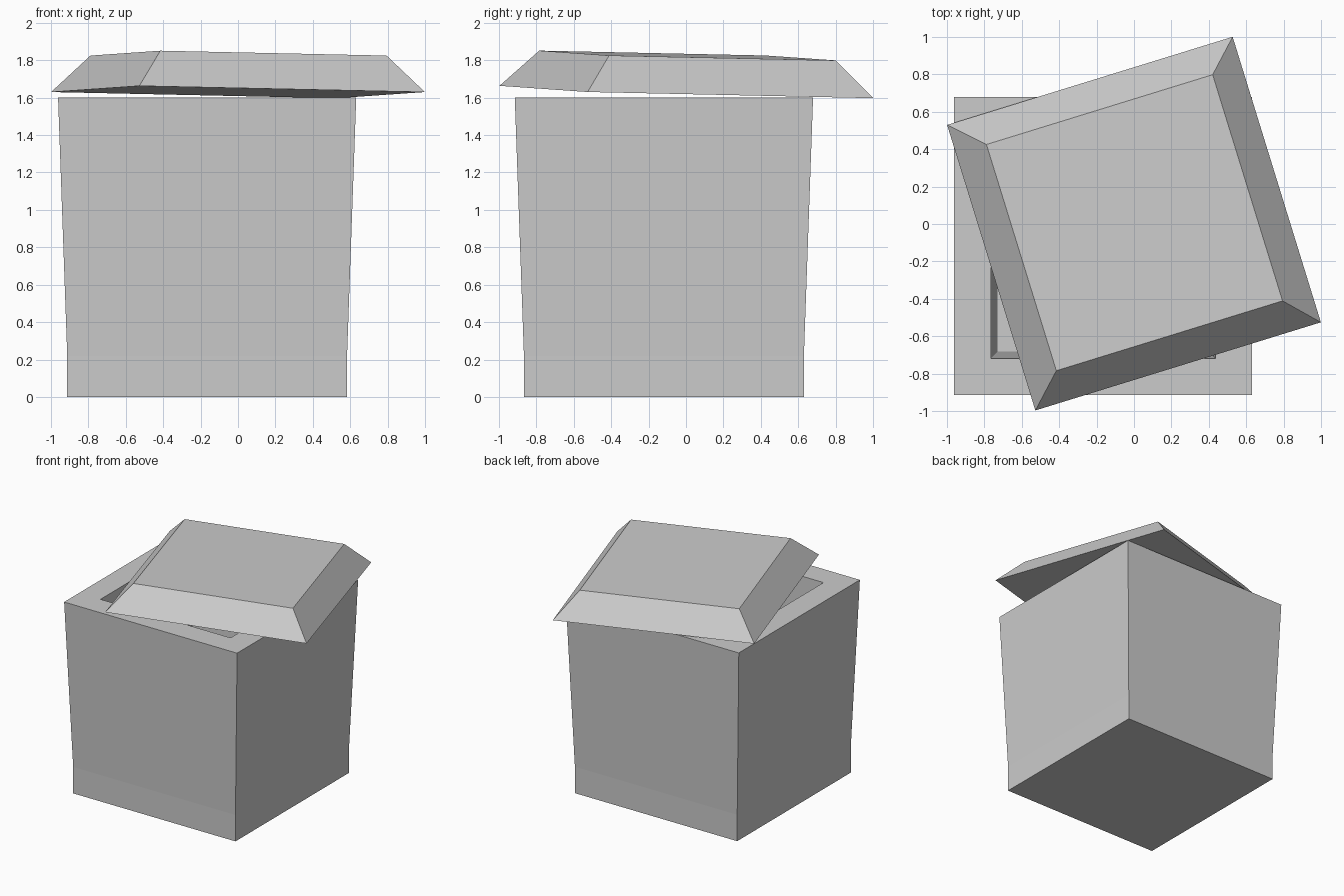
import bpy
import bmesh
import math

if "Cube" in bpy.data.objects:
    bpy.data.objects.remove(bpy.data.objects["Cube"])

SQUARE = [(-1, -1), (1, -1), (1, 1), (-1, 1)]


def stacked_squares(name, levels, location=(0, 0, 0), rotation=(0, 0, 0)):
    """Closed solid through square rings given as (half width, z)."""
    bm = bmesh.new()
    rings = [[bm.verts.new((sx * h, sy * h, z)) for sx, sy in SQUARE]
             for h, z in levels]
    for low, high in zip(rings, rings[1:]):
        for i in range(4):
            j = (i + 1) % 4
            bm.faces.new((low[i], low[j], high[j], high[i]))
    bm.faces.new(rings[0][::-1])
    bm.faces.new(rings[-1])
    mesh = bpy.data.meshes.new(name)
    bm.to_mesh(mesh)
    bm.free()
    obj = bpy.data.objects.new(name, mesh)
    obj.location = location
    obj.rotation_euler = rotation
    bpy.context.collection.objects.link(obj)
    return obj


# Open crate: straight foot band, flared walls, thick rim, inner walls and floor
stacked_squares("crate",
                [(0.748, 0), (0.748, 0.22), (0.797, 1.6), (0.6, 1.6), (0.564, 0.22)],
                location=(-0.165, -0.118, 0))

# Bevelled lid, twisted and slightly tipped on top of the crate
stacked_squares("lid", [(0.799, 0), (0.633, 0.195)],
                location=(0, 0.002, 1.63),
                rotation=(-0.0206, 0.0206, math.radians(17.15)))
